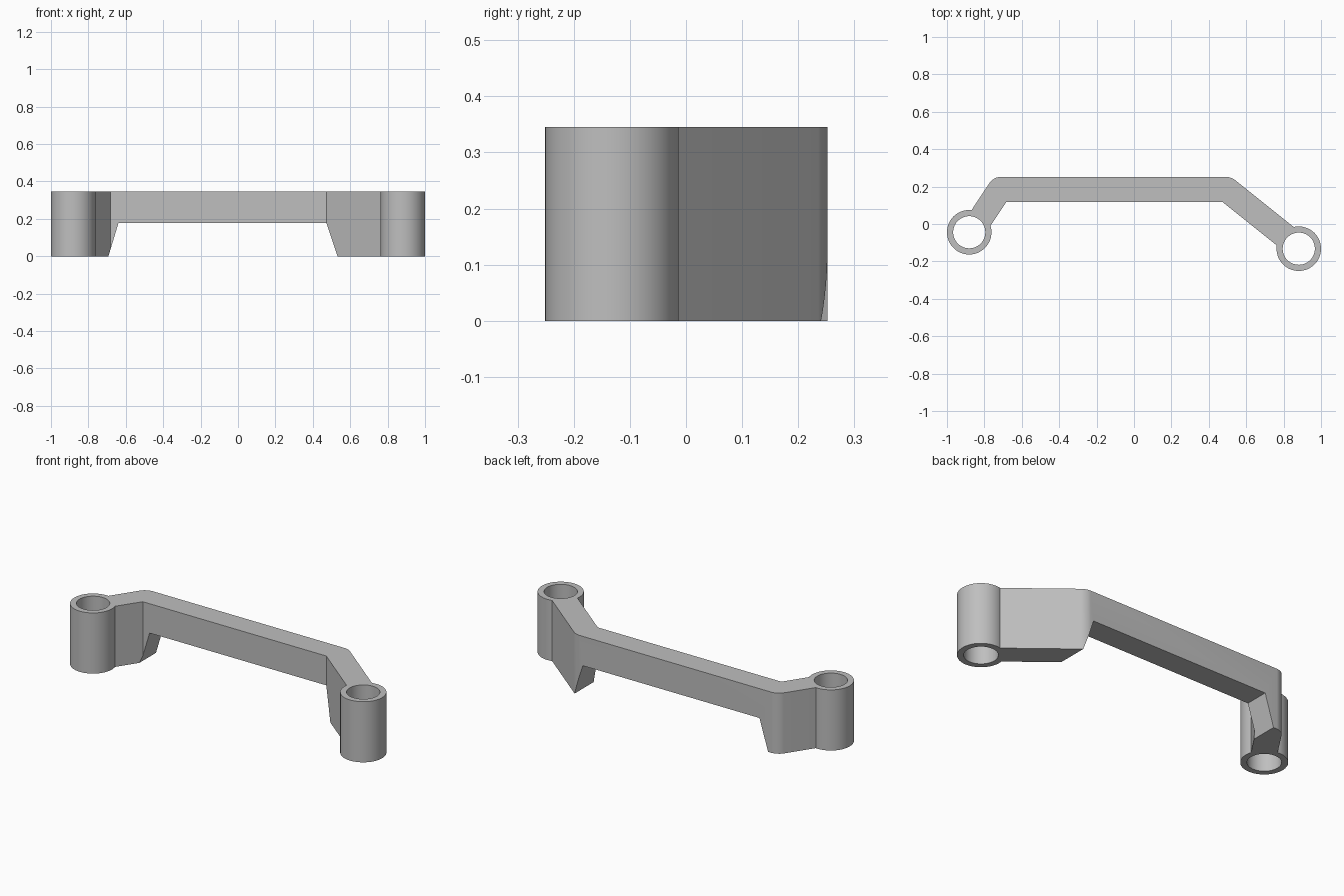
import bpy, bmesh
from mathutils import Vector

HEIGHT = 0.345
OUTER, BORE = 0.119, 0.086
LEFT_POST = (0.881, -0.132)
RIGHT_POST = (-0.881, -0.044)

cube = bpy.data.objects.get("Cube")
if cube:
    bpy.data.objects.remove(cube, do_unlink=True)

grey = bpy.data.materials.new("plain_grey")
grey.use_nodes = True
colour = (0.52, 0.52, 0.52, 1)
grey.diffuse_color = colour
grey.node_tree.nodes["Principled BSDF"].inputs["Base Color"].default_value = colour


def finish(name, bm):
    bmesh.ops.recalc_face_normals(bm, faces=bm.faces)
    mesh = bpy.data.meshes.new(name)
    bm.to_mesh(mesh)
    bm.free()
    mesh.materials.append(grey)
    obj = bpy.data.objects.new(name, mesh)
    bpy.context.collection.objects.link(obj)
    return obj


def prism(name, points, push, rounded=()):
    """Extrude an outline; round the extruded edges listed as (index, offset)."""
    bm = bmesh.new()
    verts = [bm.verts.new(p) for p in points]
    face = bm.faces.new(verts)
    geom = bmesh.ops.extrude_face_region(bm, geom=[face])["geom"]
    moved = [g for g in geom if isinstance(g, bmesh.types.BMVert)]
    bmesh.ops.translate(bm, verts=moved, vec=push)
    direction = Vector(push).normalized()
    picks = []
    for index, offset in rounded:
        for e in verts[index].link_edges:
            d = (e.verts[1].co - e.verts[0].co).normalized()
            if abs(d.dot(direction)) > 0.99:
                picks.append((e, offset))
    for edge, offset in picks:
        bmesh.ops.bevel(bm, geom=[edge], offset=offset, offset_type='OFFSET',
                        segments=8, profile=0.5, affect='EDGES')
    return finish(name, bm)


def cylinder(name, centre, radius, margin=0.0):
    bm = bmesh.new()
    bmesh.ops.create_cone(bm, cap_ends=True, segments=64, radius1=radius,
                          radius2=radius, depth=HEIGHT + 2 * margin)
    bmesh.ops.translate(bm, verts=bm.verts, vec=(*centre, HEIGHT / 2))
    return finish(name, bm)


# Bent bar, its arms running into the two posts
outline = [(-0.947, -0.044), (-0.751, 0.252), (0.519, 0.252), (0.92, -0.069),
           (0.83, -0.168), (0.473, 0.118), (-0.682, 0.118), (-0.80, -0.058)]
bracket = prism("bracket", [(x, y, 0) for x, y in outline], (0, 0, HEIGHT),
                rounded=[(1, 0.037), (2, 0.026)])

# Tapered clearance under the middle of the bar
gap = [(-0.693, 0), (-0.639, 0.178), (0.473, 0.178), (0.532, 0)]
gap = [(-0.705, -0.04)] + gap[1:3] + [(0.545, -0.04)]
clearance = prism("clearance_cutter", [(x, -0.5, z) for x, z in gap], (0, 1, 0))

steps = [(clearance, 'DIFFERENCE')]
for side, centre in (("left", LEFT_POST), ("right", RIGHT_POST)):
    steps.append((cylinder(side + "_post", centre, OUTER), 'UNION'))
for side, centre in (("left", LEFT_POST), ("right", RIGHT_POST)):
    steps.append((cylinder(side + "_bore_cutter", centre, BORE, 0.05), 'DIFFERENCE'))

for tool, operation in steps:
    mod = bracket.modifiers.new(tool.name, 'BOOLEAN')
    mod.operation = operation
    mod.solver = 'EXACT'
    mod.object = tool
    tool.hide_render = True

# Bake the joined shape and drop the helpers
bpy.context.view_layer.update()
depsgraph = bpy.context.evaluated_depsgraph_get()
baked = bpy.data.meshes.new_from_object(bracket.evaluated_get(depsgraph))
bracket.modifiers.clear()
bracket.data = baked
for tool, operation in steps:
    bpy.data.objects.remove(tool, do_unlink=True)

bpy.ops.object.select_all(action='DESELECT')
bracket.select_set(True)
bpy.context.view_layer.objects.active = bracket
bpy.ops.object.shade_smooth_by_angle(angle=0.5)
